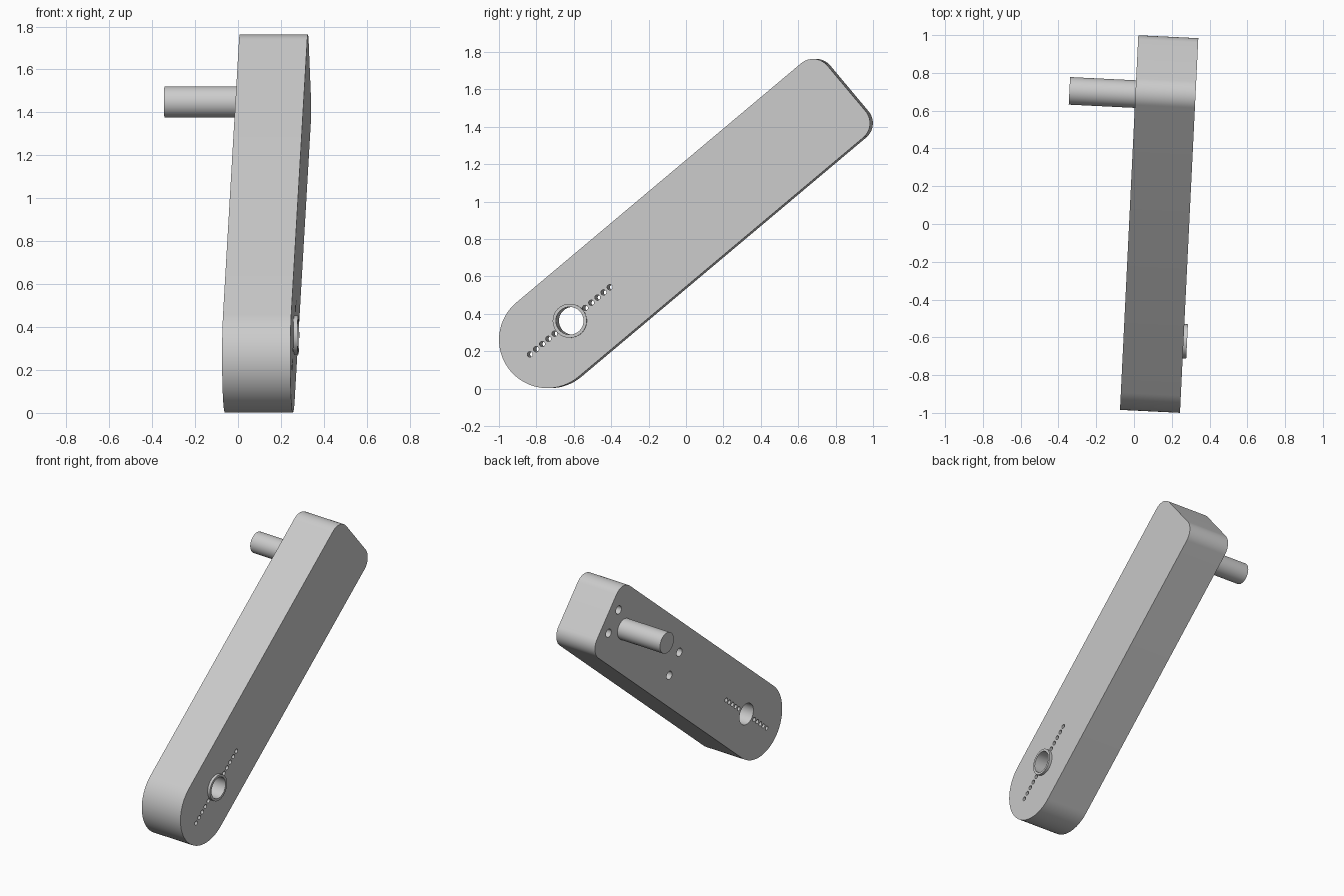
import bpy, bmesh
from math import radians, sin, cos, pi
from mathutils import Matrix, Vector

if "Cube" in bpy.data.objects:
    bpy.data.objects.remove(bpy.data.objects["Cube"])

# Arm frame: local x runs through the thickness, y along the arm, z across it
FRAME = (Matrix.Rotation(radians(-2.8), 4, 'Z') @ Matrix.Translation((0, 0.014, 0))
         @ Matrix.Rotation(radians(40), 4, 'X'))
MID = 0.677                    # centre line of the arm
BACK, FACE = -0.026, 0.292     # the two flat sides
PIVOT, PIN = -0.243, 1.447     # positions along the arm

grey = bpy.data.materials.new("grey")
grey.use_nodes = True
grey.diffuse_color = (0.6, 0.6, 0.6, 1)
grey.node_tree.nodes["Principled BSDF"].inputs["Base Color"].default_value = (0.6, 0.6, 0.6, 1)


def make(name, bm):
    bmesh.ops.recalc_face_normals(bm, faces=bm.faces)
    mesh = bpy.data.meshes.new(name)
    bm.to_mesh(mesh)
    bm.free()
    mesh.transform(FRAME)
    mesh.materials.append(grey)
    obj = bpy.data.objects.new(name, mesh)
    bpy.context.collection.objects.link(obj)
    return obj


def rod(bm, along, across, radius, x0, x1, sides=64):
    place = Matrix.Translation(((x0 + x1) / 2, along, MID + across)) @ Matrix.Rotation(pi / 2, 4, 'Y')
    bmesh.ops.create_cone(bm, cap_ends=True, segments=sides, radius1=radius,
                          radius2=radius, depth=x1 - x0, matrix=place)


def activate(obj):
    bpy.ops.object.select_all(action='DESELECT')
    obj.select_set(True)
    bpy.context.view_layer.objects.active = obj


def cut(obj, cutter):
    activate(obj)
    mod = obj.modifiers.new("holes", 'BOOLEAN')
    mod.operation, mod.solver, mod.object = 'DIFFERENCE', 'EXACT', cutter
    bpy.ops.object.modifier_apply(modifier=mod.name)


def arc(along, across, radius, start, end, steps):
    angles = [radians(start + (end - start) * i / steps) for i in range(steps + 1)]
    return [(along + radius * cos(a), MID + across + radius * sin(a)) for a in angles]


# Arm: round at the pivot end, square with rounded corners at the pin end
half, corner, tip = 0.259, 0.1, 1.69
outline = (arc(-0.4, 0, half, 90, 270, 48)
           + arc(tip - corner, corner - half, corner, -90, 0, 16)
           + arc(tip - corner, half - corner, corner, 0, 90, 16))
bm = bmesh.new()
base = bm.faces.new([bm.verts.new((BACK, y, z)) for y, z in outline])
grown = bmesh.ops.extrude_face_region(bm, geom=[base])
bmesh.ops.translate(bm, vec=Vector((FACE - BACK, 0, 0)),
                    verts=[v for v in grown["geom"] if isinstance(v, bmesh.types.BMVert)])
arm = make("arm", bm)

# Raised collar round the pivot hole
bm = bmesh.new()
rod(bm, PIVOT, 0, 0.091, FACE - 0.03, FACE + 0.019)
collar = make("pivot_collar", bm)

# Holes: pivot bore, two rows of small holes, four blind holes on the pin side
bm = bmesh.new()
rod(bm, PIVOT, 0, 0.074, BACK - 0.1, FACE + 0.1)
for side in (-1, 1):
    for i in range(5):
        rod(bm, PIVOT + side * (0.107 + 0.043 * i), 0, 0.0145, BACK - 0.1, FACE + 0.1, 24)
    for along in (0.755, 1.595):
        rod(bm, along, side * 0.083, 0.029, BACK - 0.1, BACK + 0.15, 32)
holes = make("hole_cutter", bm)
holes.hide_render = True
for part in (arm, collar):
    cut(part, holes)
bpy.data.objects.remove(holes)

# Handle pin
bm = bmesh.new()
rod(bm, PIN, 0, 0.073, -0.376, BACK + 0.02)
pin = make("handle_pin", bm)

for part in (arm, collar, pin):
    activate(part)
    bpy.ops.object.shade_smooth_by_angle(angle=radians(30))
